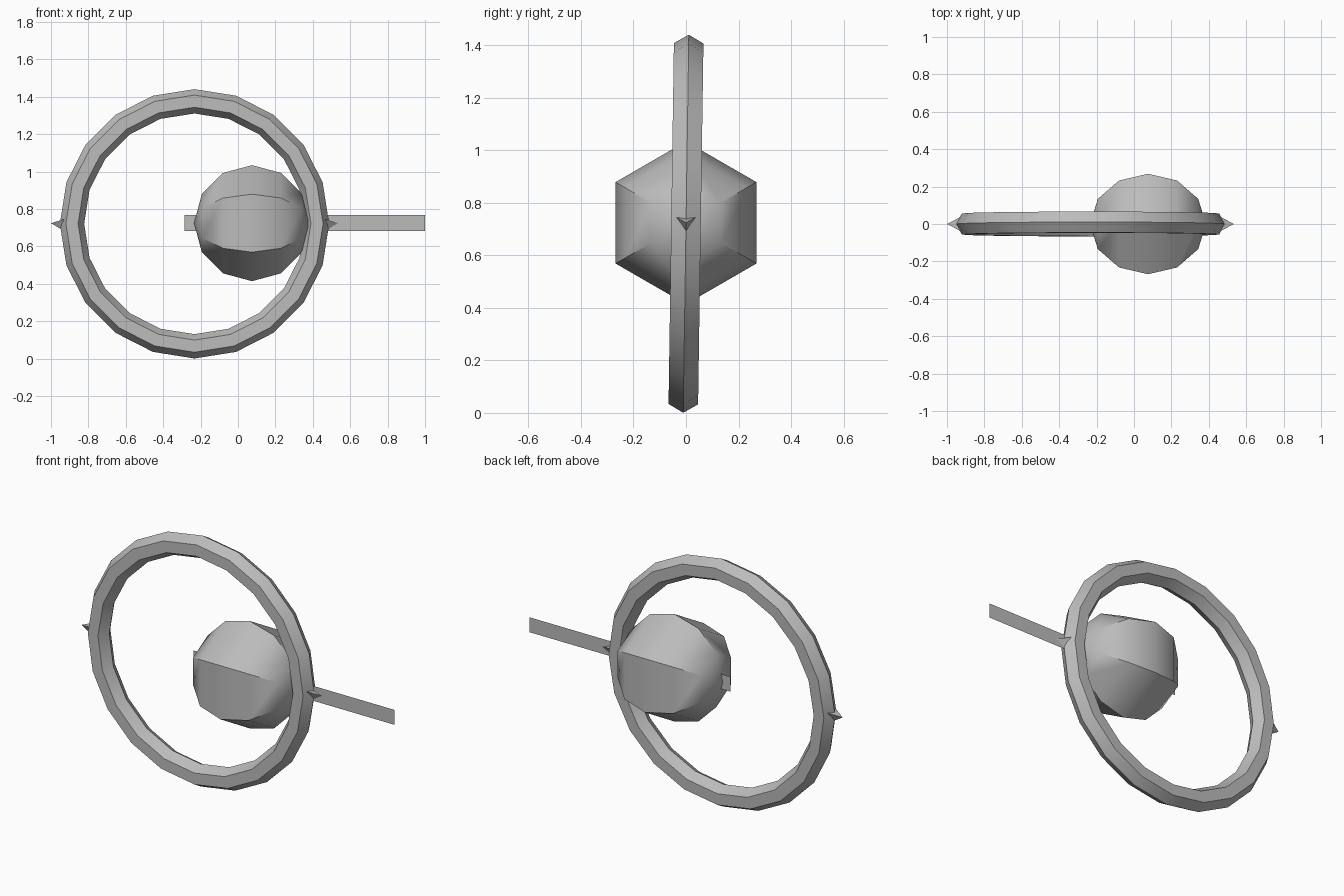
import bpy, math

if "Cube" in bpy.data.objects:
    bpy.data.objects.remove(bpy.data.objects["Cube"])

CX, CZ = -0.2325, 0.7205   # ring centre

grey = bpy.data.materials.new("plain_grey")
grey.diffuse_color = (0.5, 0.5, 0.5, 1)
grey.use_nodes = True
grey.node_tree.nodes["Principled BSDF"].inputs["Base Color"].default_value = grey.diffuse_color


def finish(name, angle=None):
    ob = bpy.context.object
    ob.name = name
    ob.data.materials.append(grey)
    if angle:
        bpy.ops.object.shade_smooth_by_angle(angle=math.radians(angle))
    return ob


def mesh_part(name, verts, faces):
    me = bpy.data.meshes.new(name)
    me.from_pydata(verts, [], faces)
    me.materials.append(grey)
    ob = bpy.data.objects.new(name, me)
    bpy.context.collection.objects.link(ob)
    return ob


# upright ring, six-sided section, leaning very slightly
bpy.ops.mesh.primitive_torus_add(
    major_segments=20, minor_segments=6, major_radius=0.655, minor_radius=0.065,
    location=(CX, 0, CZ), rotation=(math.radians(89.15), 0, 0))
finish("ring", 30)

# low-poly ball with its poles along x
bpy.ops.mesh.primitive_uv_sphere_add(
    segments=6, ring_count=6, radius=0.31,
    location=(0.075, 0, 0.724), rotation=(0, math.radians(90), 0))
ball = finish("ball", 40)
# put a hexagon corner at the very top
bpy.context.view_layer.update()
top = max((ball.matrix_world @ v.co).z for v in ball.data.vertices)
if top < 0.724 + 0.30:
    for v in ball.data.vertices:
        x, y = v.co.x, v.co.y
        v.co.x, v.co.y = -y, x

# paper-thin bar through the ball and ring
mesh_part("bar", [(-0.285, 0, 0.682), (1, 0, 0.682), (1, 0, 0.768), (-0.285, 0, 0.768)],
          [(0, 1, 2, 3)])

# three-sided spikes at both sides of the ring
for side, name in ((1, "right_spike"), (-1, "left_spike")):
    base = []
    for a in (-90, 30, 150):
        t = math.radians(a)
        base.append((CX + side * 0.697, 0.042 * math.cos(t), 0.724 + 0.042 * math.sin(t)))
    tip = (CX + side * 0.7675, 0, 0.724)
    faces = [(0, 1, 3), (1, 2, 3), (2, 0, 3), (2, 1, 0)]
    if side < 0:
        faces = [f[::-1] for f in faces]
    mesh_part(name, base + [tip], faces)
